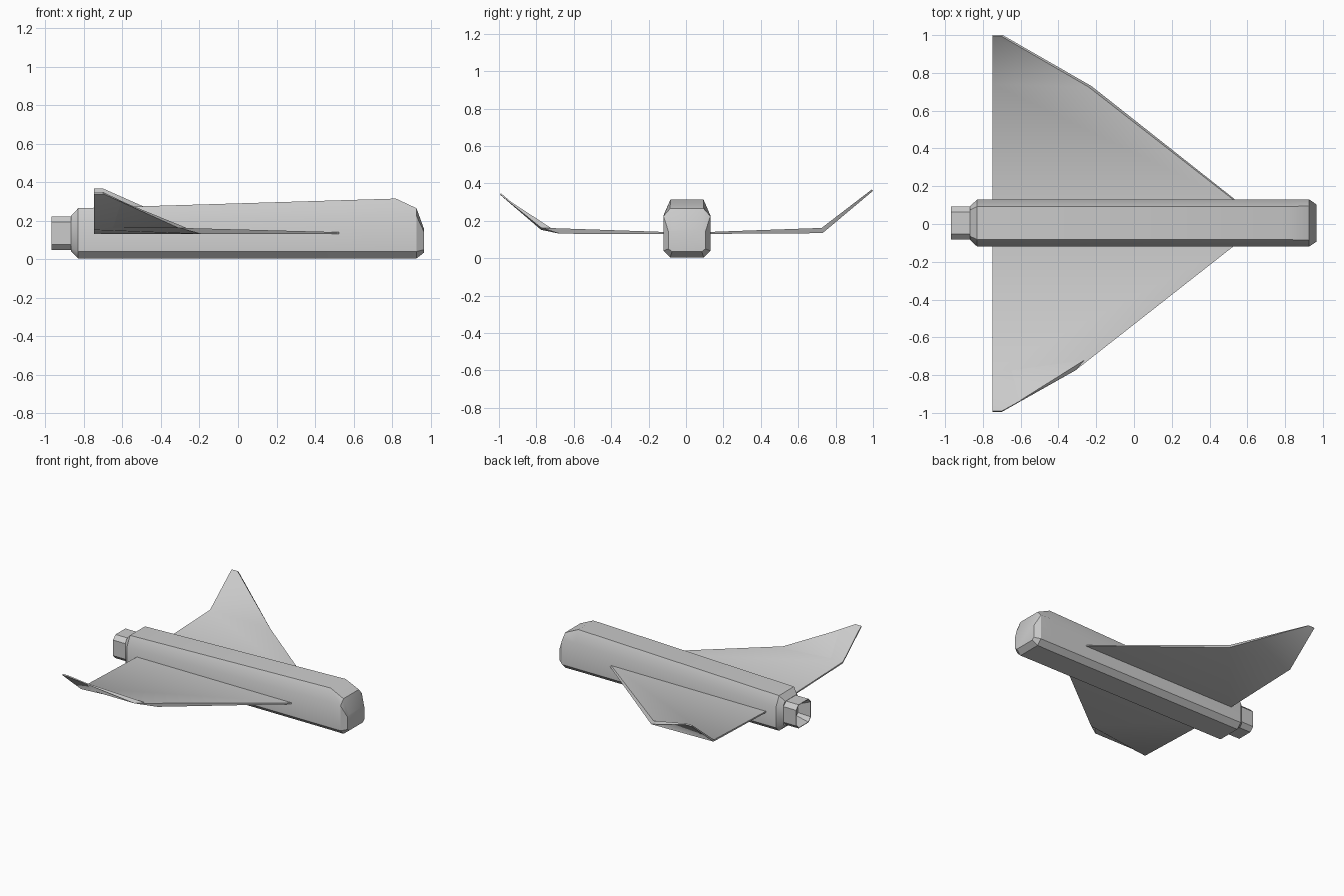
import bpy, bmesh
from math import radians

if "Cube" in bpy.data.objects:
    bpy.data.objects.remove(bpy.data.objects["Cube"])

CY = 0.005  # body centreline


def loft(name, rings, angle):
    """Skin a closed solid through rings of equal point count."""
    bm = bmesh.new()
    loops = [[bm.verts.new(p) for p in ring] for ring in rings]
    n = len(loops[0])
    for a, b in zip(loops, loops[1:]):
        for i in range(n):
            j = (i + 1) % n
            bm.faces.new((a[i], a[j], b[j], b[i]))
    bm.faces.new(loops[0][::-1])
    bm.faces.new(loops[-1])
    bmesh.ops.recalc_face_normals(bm, faces=bm.faces)
    mesh = bpy.data.meshes.new(name)
    bm.to_mesh(mesh)
    bm.free()
    ob = bpy.data.objects.new(name, mesh)
    bpy.context.collection.objects.link(ob)
    bpy.ops.object.select_all(action='DESELECT')
    ob.select_set(True)
    bpy.context.view_layer.objects.active = ob
    bpy.ops.object.shade_smooth_by_angle(angle=radians(angle))
    return ob


def octagon(x, wide, narrow, z0, z1, z2, z3):
    """Chamfered box section across the body at x."""
    half = [(narrow, z0), (wide, z1), (wide, z2), (narrow, z3)]
    pts = half + [(-y, z) for y, z in reversed(half)]
    return [(x, CY + y, z) for y, z in pts]


# Fuselage: tail bevel, long body, sloped and bevelled nose
loft("fuselage", [
    octagon(-0.867, 0.09, 0.07, 0.04, 0.06, 0.20, 0.225),
    octagon(-0.83, 0.125, 0.088, 0.004, 0.04, 0.19, 0.265),
    octagon(0.82, 0.125, 0.088, 0.004, 0.04, 0.23, 0.315),
    octagon(0.927, 0.125, 0.09, 0.004, 0.04, 0.225, 0.265),
    octagon(0.967, 0.098, 0.08, 0.035, 0.05, 0.14, 0.155),
], 33)


# Exhaust nozzle with a tapering hollow
def nozzle_ring(x, s):
    c, h, n = 0.135, 0.088 * s, 0.058 * s
    return octagon(x, h, n, c - h, c - n, c + n, c + h)


loft("exhaust_nozzle", [nozzle_ring(-0.85, 1), nozzle_ring(-0.97, 1),
                        nozzle_ring(-0.97, 0.95), nozzle_ring(-0.89, 0.55)], 30)


# Delta wings with upturned tips; sections run root, fold, tip,
# each as leading top, trailing top, trailing bottom, leading bottom
TE = -0.748
loft("right_wing", [
    [(0.55, -0.10, 0.14), (TE, -0.10, 0.14), (TE, -0.10, 0.13), (0.55, -0.10, 0.13)],
    [(-0.31, -0.775, 0.163), (TE, -0.775, 0.163), (TE, -0.775, 0.152), (-0.19, -0.675, 0.131)],
    [(-0.70, -0.99, 0.348), (TE, -0.99, 0.348), (TE, -0.995, 0.34), (-0.70, -0.995, 0.34)],
], 44)
loft("left_wing", [
    [(0.55, 0.11, 0.14), (TE, 0.11, 0.14), (TE, 0.11, 0.13), (0.56, 0.11, 0.13)],
    [(-0.24, 0.725, 0.162), (TE, 0.74, 0.162), (TE, 0.745, 0.15), (-0.225, 0.73, 0.134)],
    [(-0.70, 0.993, 0.367), (TE, 0.993, 0.367), (TE, 1.0, 0.36), (-0.695, 1.0, 0.36)],
], 44)
